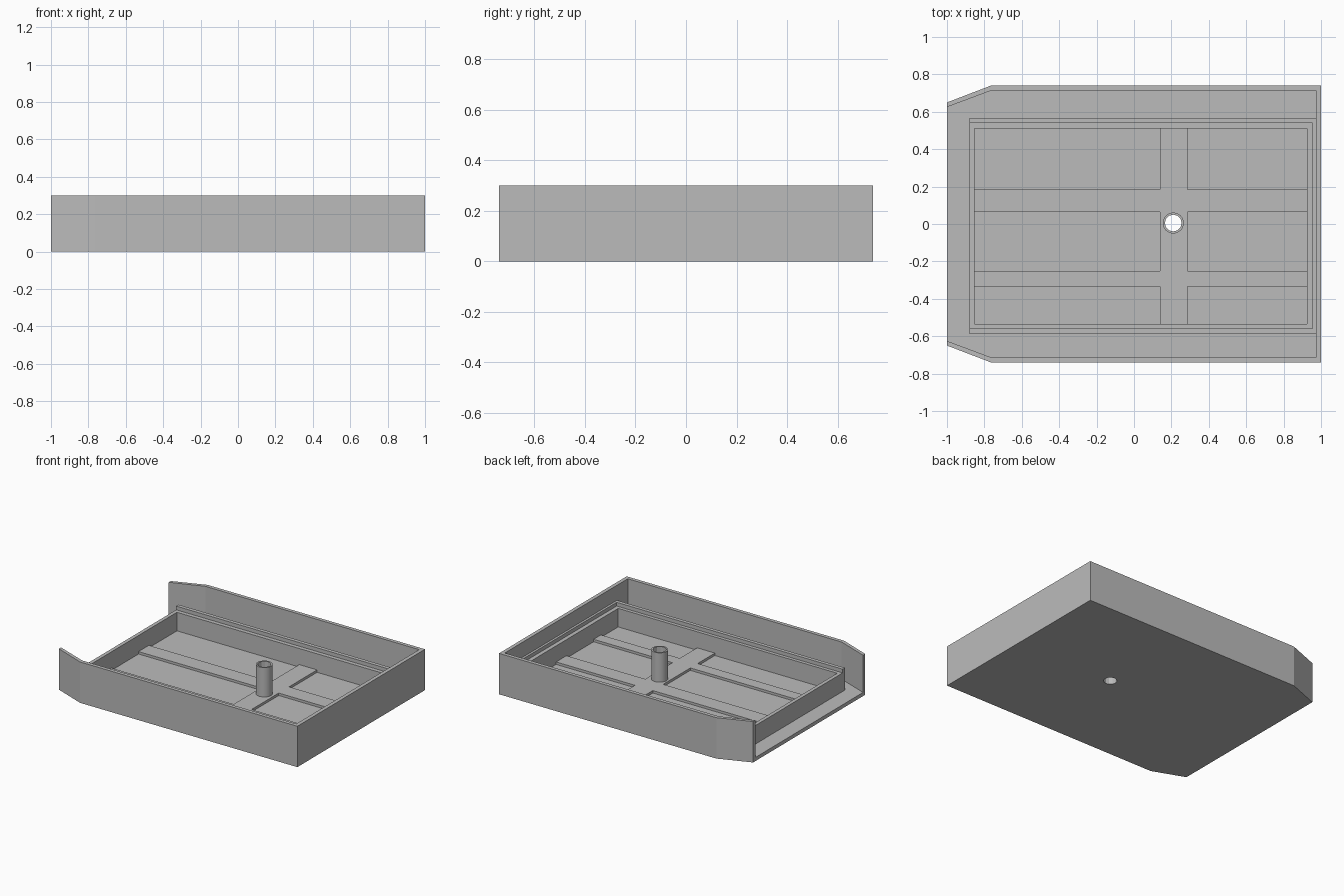
import bpy
import bmesh

cube = bpy.data.objects.get("Cube")
if cube:
    bpy.data.objects.remove(cube, do_unlink=True)

grey = bpy.data.materials.new("plain grey")
grey.use_nodes = True
grey.diffuse_color = (0.5, 0.5, 0.5, 1)
grey.node_tree.nodes["Principled BSDF"].inputs["Base Color"].default_value = (0.5, 0.5, 0.5, 1)

FLOOR, LEDGE, RIM, TOP = 0.027, 0.163, 0.19, 0.3
POST = (0.21, 0.005)


def finish(name, bm):
    bmesh.ops.recalc_face_normals(bm, faces=bm.faces)
    mesh = bpy.data.meshes.new(name)
    bm.to_mesh(mesh)
    bm.free()
    mesh.materials.append(grey)
    obj = bpy.data.objects.new(name, mesh)
    bpy.context.collection.objects.link(obj)
    return obj


def prism(name, outline, z0, z1):
    """Extrude a plan outline from z0 to z1."""
    bm = bmesh.new()
    face = bm.faces.new([bm.verts.new((x, y, z0)) for x, y in outline])
    new = bmesh.ops.extrude_face_region(bm, geom=[face])["geom"]
    verts = [v for v in new if isinstance(v, bmesh.types.BMVert)]
    bmesh.ops.translate(bm, verts=verts, vec=(0, 0, z1 - z0))
    return finish(name, bm)


def frame(name, outer, inner, z0, z1):
    """Closed wall between two matching plan outlines."""
    bm = bmesh.new()
    loops = [[bm.verts.new((x, y, z)) for x, y in pts]
             for pts, z in ((outer, z0), (outer, z1), (inner, z1), (inner, z0))]
    n = len(outer)
    for k in range(4):
        a, b = loops[k], loops[(k + 1) % 4]
        for i in range(n):
            j = (i + 1) % n
            bm.faces.new((a[i], a[j], b[j], b[i]))
    return finish(name, bm)


def cylinder(name, radius, z0, z1, sides):
    bpy.ops.mesh.primitive_cylinder_add(vertices=sides, radius=radius, depth=z1 - z0,
                                        location=(*POST, (z0 + z1) / 2))
    obj = bpy.context.object
    obj.name = name
    obj.data.materials.append(grey)
    return obj


def rect(x0, x1, y0, y1):
    return [(x0, y0), (x1, y0), (x1, y1), (x0, y1)]


def mirrored(half):
    """Complete an outline from its back half."""
    return half + [(x, -y) for x, y in reversed(half)]


# Base plate with clipped corners at the open end
outer_half = [(-1, 0.65), (-0.765, 0.74), (1, 0.74)]
inner_half = [(-1, 0.625), (-0.765, 0.713), (0.972, 0.713)]
base = prism("base_plate", mirrored(outer_half), 0, FLOOR)

# Three-sided outer wall
outer = mirrored(outer_half)
inner = mirrored(inner_half)
prism("outer_wall", outer + inner[::-1], FLOOR, TOP)

# Inner tray wall, with a raised rim around a slide-in ledge on three sides
tray_inner = rect(-0.853, 0.925, -0.535, 0.51)
frame("tray_wall", rect(-0.88, 0.972, -0.587, 0.568), tray_inner, FLOOR, LEDGE)
prism("tray_rim", [(-0.88, 0.568), (0.972, 0.568), (0.972, -0.587), (-0.88, -0.587),
                   (-0.88, -0.56), (0.955, -0.56), (0.955, 0.54), (-0.88, 0.54)], LEDGE, RIM)

# Raised floor ribs: one upright strip crossed by two bars
left, right = [], []
for low, high in ((-0.335, -0.25), (0.065, 0.185)):
    right += [(0.285, low), (0.925, low), (0.925, high), (0.285, high)]
    left += [(0.14, low), (-0.853, low), (-0.853, high), (0.14, high)]
ribs = prism("floor_ribs", [(0.14, -0.535), (0.285, -0.535)] + right
             + [(0.285, 0.51), (0.14, 0.51)] + left[::-1], FLOOR, 0.045)

# Hollow post, bored right through the base
post = cylinder("post", 0.056, FLOOR, 0.26, 32)
cutter = cylinder("bore_cutter", 0.045, -0.1, 0.4, 12)
cutter.hide_render = True
for obj in (base, ribs, post):
    mod = obj.modifiers.new("bore", "BOOLEAN")
    mod.operation = "DIFFERENCE"
    mod.solver = "EXACT"
    mod.object = cutter
    bpy.ops.object.select_all(action="DESELECT")
    obj.select_set(True)
    bpy.context.view_layer.objects.active = obj
    bpy.ops.object.modifier_apply(modifier=mod.name)
bpy.data.objects.remove(cutter, do_unlink=True)

# Round the post's shading, keeping its rims sharp
bpy.ops.object.select_all(action="DESELECT")
post.select_set(True)
bpy.context.view_layer.objects.active = post
bpy.ops.object.shade_smooth_by_angle(angle=0.4)
